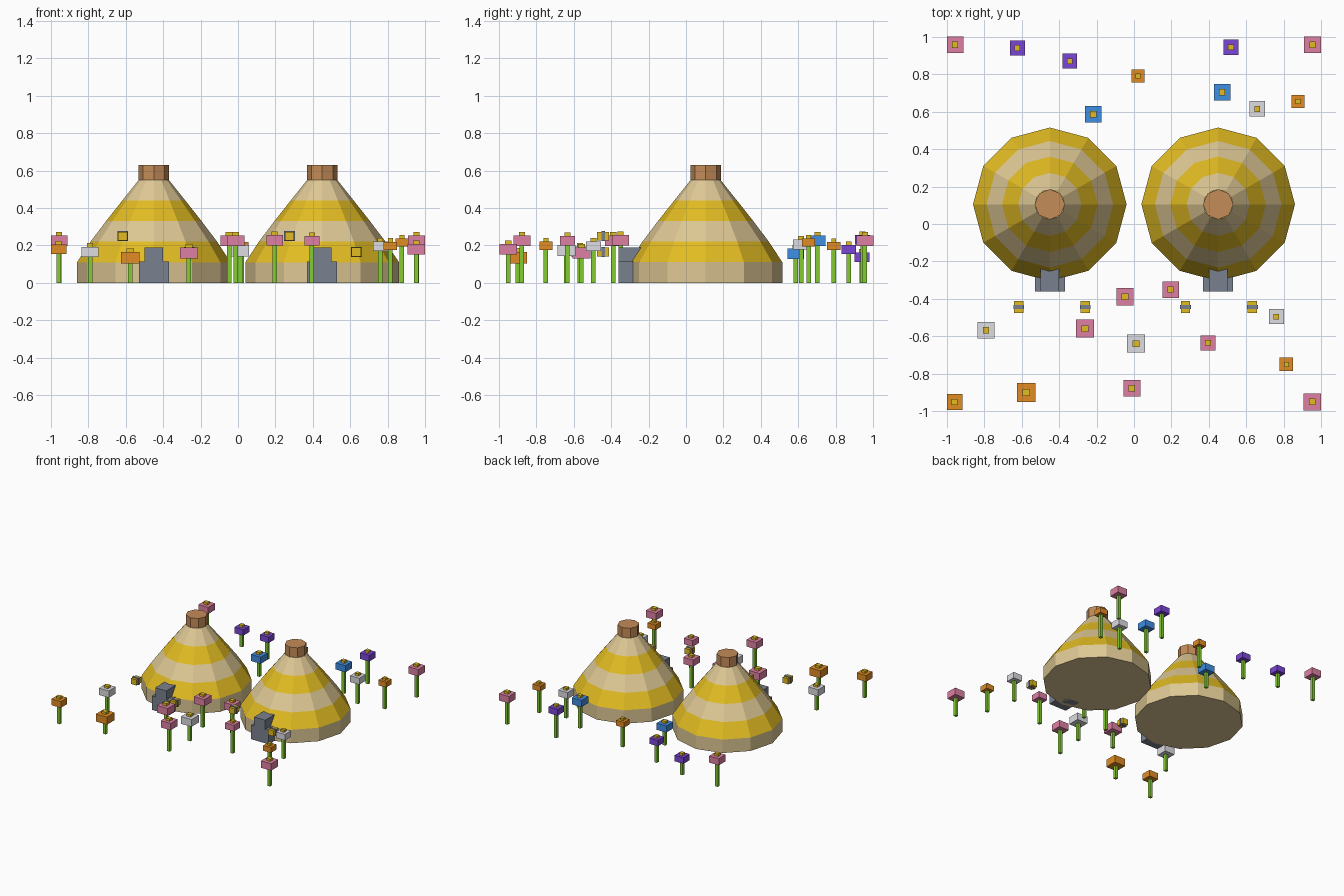
import bpy, bmesh
from math import sin, cos, pi
from mathutils import Matrix

cube = bpy.data.objects.get("Cube")
if cube:
    bpy.data.objects.remove(cube, do_unlink=True)


def linear(v):
    v /= 255
    return v / 12.92 if v <= 0.04045 else ((v + 0.055) / 1.055) ** 2.4


def material(name, *rgb):
    col = (*[linear(c) for c in rgb], 1)
    m = bpy.data.materials.new(name)
    m.use_nodes = True
    m.diffuse_color = col
    m.node_tree.nodes["Principled BSDF"].inputs["Base Color"].default_value = col
    return m


straw = material("straw", 222, 200, 148)
yellow = material("honey_yellow", 226, 188, 34)
wood = material("cap_brown", 196, 140, 88)
slate = material("slate_grey", 122, 129, 143)
green = material("stem_green", 132, 204, 50)
pink = material("petal_pink", 222, 128, 164)
orange = material("petal_orange", 226, 140, 36)
purple = material("petal_purple", 124, 70, 214)
blue = material("petal_blue", 64, 142, 226)
white = material("petal_white", 220, 220, 226)


def finish(bm, name, mats, loc):
    bmesh.ops.recalc_face_normals(bm, faces=bm.faces)
    mesh = bpy.data.meshes.new(name)
    bm.to_mesh(mesh)
    bm.free()
    for m in mats:
        mesh.materials.append(m)
    ob = bpy.data.objects.new(name, mesh)
    ob.location = loc
    bpy.context.collection.objects.link(ob)
    return ob


def boxes(name, parts, mats, loc):
    """One mesh from boxes given as (centre, size, material slot)."""
    bm = bmesh.new()
    for centre, size, slot in parts:
        mat = Matrix.Translation(centre) @ Matrix.Diagonal((*size, 1))
        made = bmesh.ops.create_cube(bm, size=1, matrix=mat)
        for f in {f for v in made["verts"] for f in v.link_faces}:
            f.material_index = slot
    return finish(bm, name, mats, loc)


def lathe(name, profile, sides, mats, loc, rule=lambda z: 0):
    """Faceted, capped solid of revolution coloured by height."""
    bm = bmesh.new()
    rings = [[bm.verts.new((r * cos(2 * pi * i / sides), r * sin(2 * pi * i / sides), z))
              for i in range(sides)] for r, z in profile]
    for a, b in zip(rings, rings[1:]):
        for i in range(sides):
            j = (i + 1) % sides
            f = bm.faces.new((a[i], a[j], b[j], b[i]))
            f.material_index = rule(f.calc_center_median().z)
    bm.faces.new(rings[0][::-1])
    bm.faces.new(rings[-1])
    return finish(bm, name, mats, loc)


# Hives: banded dome, cap and stepped doorway
BAND = 0.11
radii = [0.41, 0.41, 0.338, 0.255, 0.168, 0.08]
for side, x in (("right", -0.445), ("left", 0.445)):
    x *= 1.01
    at = (x, 0.105, 0)
    lathe(f"hive_{side}", [(r, i * BAND) for i, r in enumerate(radii)], 12,
          [straw, yellow], at, lambda z: int(z / BAND) % 2)
    lathe(f"hive_cap_{side}", [(0.081, 0.55), (0.081, 0.63)], 8, [wood], at)
    boxes(f"hive_door_{side}",
          [((0, -0.28, 0.0575), (0.16, 0.16, 0.115), 0),
           ((0, -0.28, 0.1525), (0.10, 0.16, 0.075), 0)],
          [slate], (x, 0, 0))

# Bees: little box bodies with a raised middle stripe
for i, (x, z) in enumerate([(-0.615, 0.25), (-0.26, 0.165), (0.275, 0.25), (0.632, 0.165)]):
    boxes(f"bee_{i + 1}",
          [((0, 0, 0), (0.05, 0.064, 0.046), 0),
           ((0, 0, 0), (0.058, 0.02, 0.054), 1)],
          [yellow, slate], (x, -0.443, z))

# Flowers: petal colour -> (x, y, head height, head width)
flowers = {
    pink: [(-.955, .957, .225, .088), (.953, .957, .225, .09), (-.262, -.559, .16, .096),
           (-.048, -.388, .225, .092), (.195, -.35, .228, .088), (-.011, -.877, .225, .09),
           (.395, -.634, .225, .08), (.952, -.95, .18, .092)],
    orange: [(.021, .79, .197, .07), (.875, .655, .215, .07), (-.957, -.95, .18, .084),
             (-.575, -.9, .135, .1), (.813, -.749, .198, .07)],
    purple: [(-.623, .94, .137, .08), (-.342, .87, .178, .078), (.518, .944, .23, .082)],
    blue: [(-.218, .586, .155, .088), (.47, .703, .225, .088)],
    white: [(.658, .615, .205, .084), (-.79, -.567, .165, .09), (.011, -.639, .172, .096),
            (.76, -.495, .195, .08)],
}
for petal, spots in flowers.items():
    kind = petal.name.replace("petal_", "")
    for n, (x, y, z, w) in enumerate(spots):
        h = 0.62 * w
        foot = z - h / 2
        boxes(f"{kind}_flower_{n + 1}",
              [((0, 0, foot / 2), (0.024, 0.024, foot), 0),
               ((0, 0, z), (w, w, h), 1),
               ((0, 0, z + h / 2 + 0.006), (0.38 * w, 0.38 * w, 0.026), 2)],
              [green, petal, yellow], (x, y, 0))
